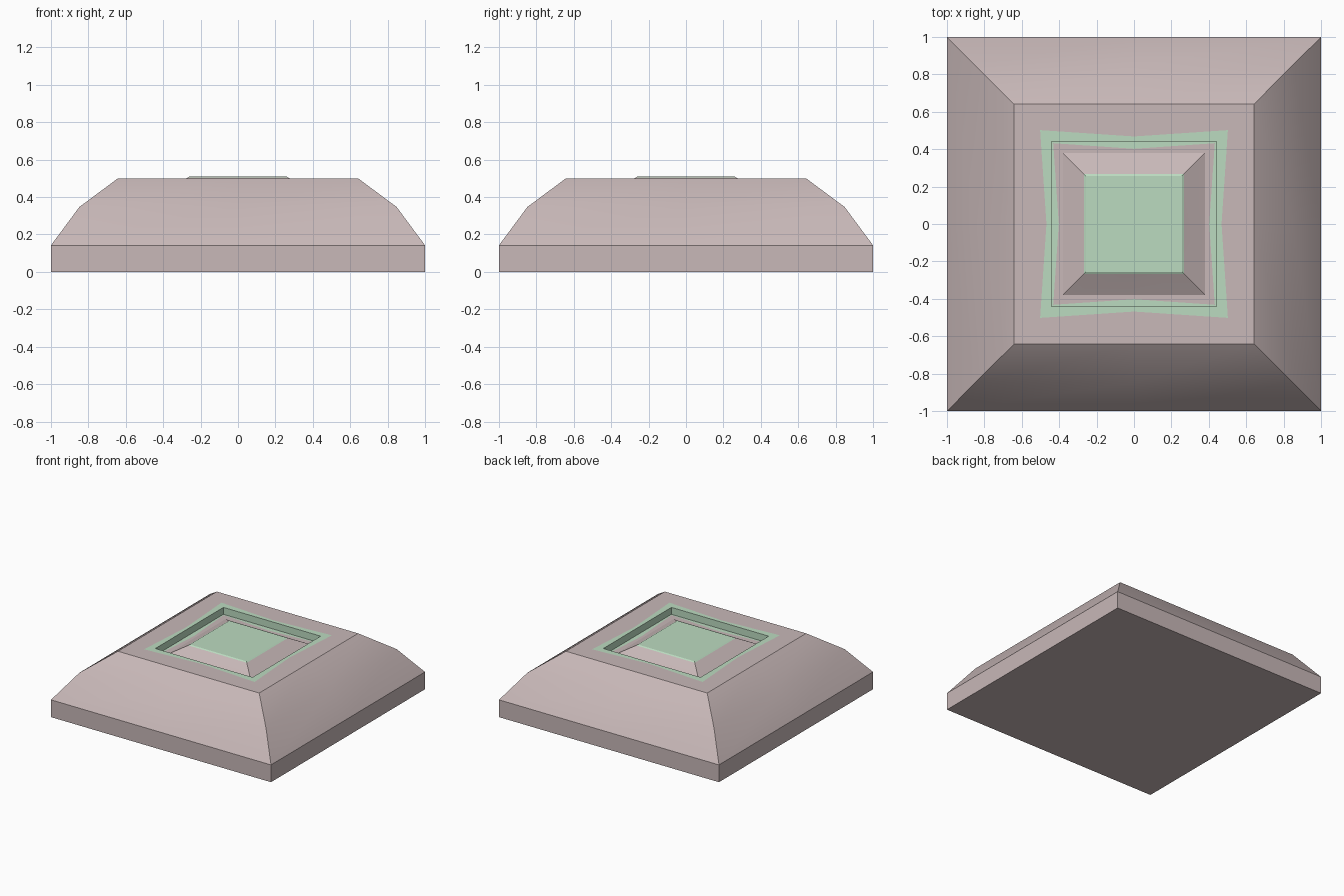
import bpy, bmesh, math

if "Cube" in bpy.data.objects:
    bpy.data.objects.remove(bpy.data.objects["Cube"])

def material(name, rgb):
    m = bpy.data.materials.new(name)
    m.diffuse_color = (*rgb, 1)
    m.use_nodes = True
    m.node_tree.nodes["Principled BSDF"].inputs["Base Color"].default_value = m.diffuse_color
    return m

STONE, GREEN = 0, 1
mats = [material("pinkish grey", (0.578, 0.479, 0.479)),
        material("pale green", (0.50, 0.71, 0.53))]

def loft(name, rings, close_bottom):
    """Square rings of (corner, mid-side, z, colour of the band above), bottom to top."""
    bm = bmesh.new()
    loops = []
    for corner, mid, z, _ in rings:
        c, m = corner, mid
        pts = [(-c, -c), (0, -m), (c, -c), (m, 0), (c, c), (0, m), (-c, c), (-m, 0)]
        loops.append([bm.verts.new((x, y, z)) for x, y in pts])
    for a, b, ring in zip(loops, loops[1:], rings):
        for i in range(8):
            j = (i + 1) % 8
            bm.faces.new((a[i], a[j], b[j], b[i])).material_index = ring[3]
    bm.faces.new(loops[-1]).material_index = rings[-1][3]
    if close_bottom:
        bm.faces.new(loops[0][::-1])
    bm.normal_update()
    mesh = bpy.data.meshes.new(name)
    bm.to_mesh(mesh)
    bm.free()
    ob = bpy.data.objects.new(name, mesh)
    bpy.context.collection.objects.link(ob)
    for m in mats:
        mesh.materials.append(m)
    bpy.ops.object.select_all(action='DESELECT')
    ob.select_set(True)
    bpy.context.view_layer.objects.active = ob
    bpy.ops.object.shade_smooth_by_angle(angle=math.radians(25))
    return ob

# Base: plinth, two-step sloped sides, flat top with green border, sunken floor
loft("base", [
    (1.0, 1.0, 0.0, STONE),
    (1.0, 1.0, 0.142, STONE),
    (0.848, 0.848, 0.347, STONE),
    (0.642, 0.642, 0.50, STONE),
    (0.502, 0.468, 0.50, GREEN),     # painted border on the rim
    (0.442, 0.442, 0.50, GREEN),     # recess wall
    (0.442, 0.442, 0.443, GREEN),
    (0.432, 0.402, 0.443, STONE),    # recess floor
], True)

# Raised centre pad with sloped sides and green top
loft("centre_pad", [
    (0.38, 0.38, 0.443, STONE),
    (0.267, 0.267, 0.505, GREEN),
    (0.257, 0.257, 0.511, GREEN),
], False)
